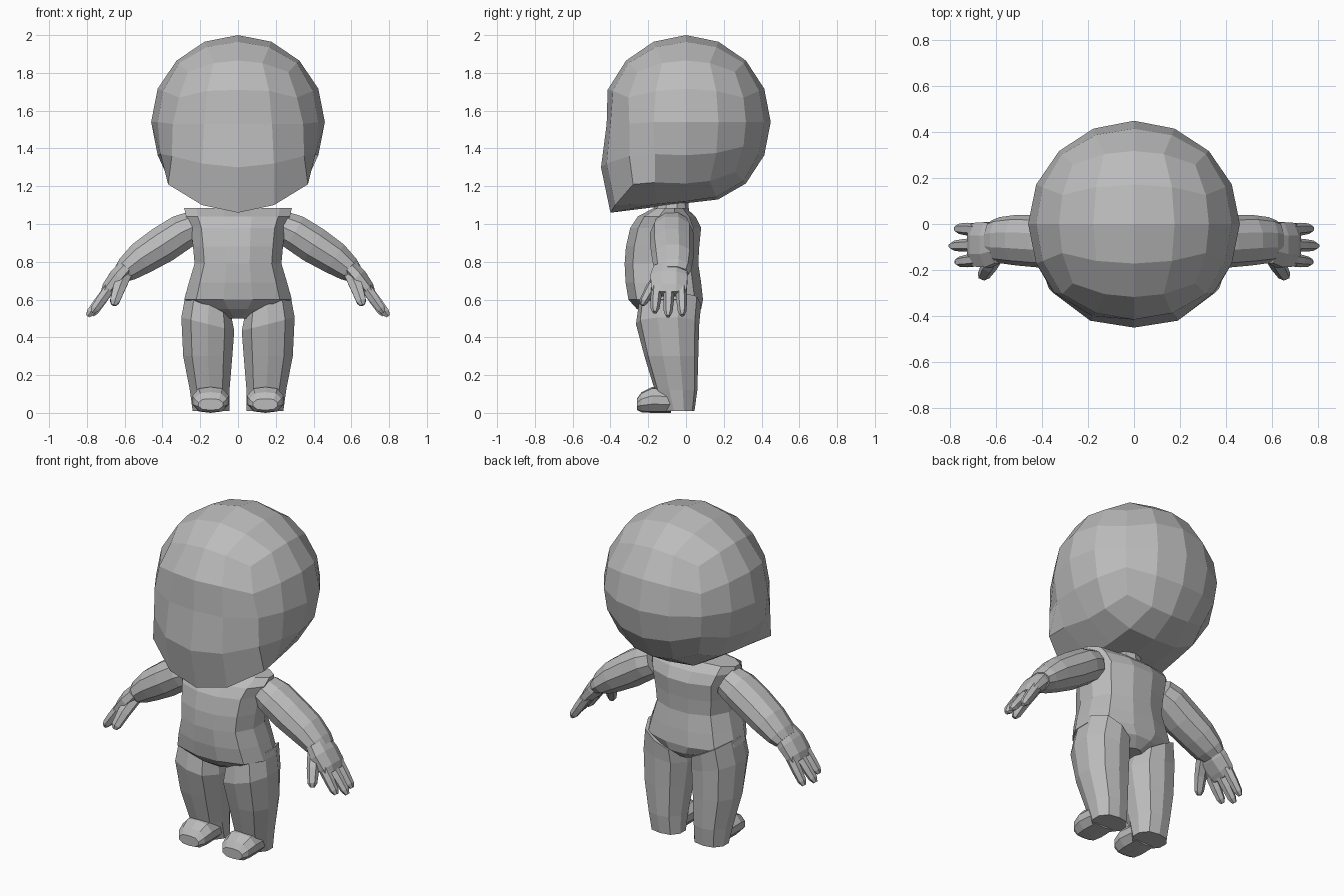
import bpy, bmesh, math
from mathutils import Vector

if "Cube" in bpy.data.objects:
    bpy.data.objects.remove(bpy.data.objects["Cube"])

MAT = bpy.data.materials.new("plain grey")
MAT.diffuse_color = (0.5, 0.5, 0.5, 1)
MAT.use_nodes = True
MAT.node_tree.nodes["Principled BSDF"].inputs["Base Color"].default_value = MAT.diffuse_color


def finish(name, bm, mirror=False):
    bmesh.ops.recalc_face_normals(bm, faces=bm.faces)
    me = bpy.data.meshes.new(name)
    bm.to_mesh(me)
    bm.free()
    me.materials.append(MAT)
    ob = bpy.data.objects.new(name, me)
    bpy.context.collection.objects.link(ob)
    if mirror:
        m = ob.modifiers.new("mirror", 'MIRROR')
        m.use_mirror_merge = False
    return ob


def loft(name, rings, mirror=False):
    bm = bmesh.new()
    vs = [[bm.verts.new(p) for p in r] for r in rings]
    n = len(vs[0])
    for a, b in zip(vs, vs[1:]):
        for i in range(n):
            j = (i + 1) % n
            bm.faces.new((a[i], a[j], b[j], b[i]))
    bm.faces.new(vs[0])
    bm.faces.new(vs[-1])
    return finish(name, bm, mirror)


def superellipse(n, power):
    out = []
    for k in range(n):
        t = 2 * math.pi * (k + 0.5) / n
        c, s = math.cos(t), math.sin(t)
        f = (abs(c) ** power + abs(s) ** power) ** (-1 / power)
        out.append((c * f, s * f))
    mx = max(abs(c) for c, s in out)
    my = max(abs(s) for c, s in out)
    return [(c / mx, s / my) for c, s in out]


def upright(name, levels, n, power, mirror=False):
    # levels: z, centre x, half width, front y, back y, sideways tilt
    rings = []
    for z, cx, w, yf, yb, tilt in levels:
        rings.append([Vector((cx + c * w, (yf + yb) / 2 + s * (yb - yf) / 2, z + tilt * c * w))
                      for c, s in superellipse(n, power)])
    return loft(name, rings, mirror)


def tube(name, path, n):
    # path: point, half thickness, half depth (along y)
    rings = []
    pts = [Vector(p[0]) for p in path]
    for i, (p, a, b) in enumerate(path):
        t = (pts[min(i + 1, len(pts) - 1)] - pts[max(i - 1, 0)]).normalized()
        out = t.cross(Vector((0, 1, 0))).normalized()
        side = out.cross(t).normalized()
        rings.append([pts[i] + out * a * c + side * b * s for c, s in superellipse(n, 2)])
    return loft(name, rings, True)


# Head: cube-sphere with a flattened face and pulled chin
R, CZ = 0.46, 1.54
SHAPED = {
    (0, -2, 1): (0, -.415, 1.71), (0, -2, 0): (0, -.42, 1.53), (1, -2, 0): (.18, -.40, 1.53),
    (2, -2, 0): (.345, -.30, 1.53),
    (0, -2, -1): (0, -.45, 1.30), (1, -2, -1): (.19, -.42, 1.32), (2, -2, -1): (.35, -.30, 1.36),
    (0, -2, -2): (0, -.40, 1.06), (1, -2, -2): (.19, -.375, 1.10), (2, -2, -2): (.37, -.28, 1.21),
    (2, -1, -1): (.41, -.165, 1.37), (2, -1, -2): (.36, -.165, 1.22),
    (0, -1, -2): (0, -.16, 1.09), (1, -1, -2): (.18, -.16, 1.105),
    (0, 0, -2): (0, 0, 1.11), (1, 0, -2): (.17, 0, 1.12), (0, 1, -2): (0, .17, 1.13),
}


def head_point(k):
    key = (abs(k[0]), k[1], k[2])
    if key in SHAPED:
        x, y, z = SHAPED[key]
        return Vector((math.copysign(x, k[0]), y, z))
    d = Vector([math.tan(c * math.pi / 8) for c in k]).normalized()
    return Vector((d.x * R, d.y * R * 0.975, CZ + d.z * R))


bm = bmesh.new()
cache = {}
for axis in range(3):
    for sgn in (-2, 2):
        for u in range(-2, 2):
            for v in range(-2, 2):
                quad = []
                for a, b in ((u, v), (u + 1, v), (u + 1, v + 1), (u, v + 1)):
                    k = [a, b]
                    k.insert(axis, sgn)
                    k = tuple(k)
                    if k not in cache:
                        cache[k] = bm.verts.new(head_point(k))
                    quad.append(cache[k])
                bm.faces.new(quad)
finish("head", bm)

# Neck and torso
upright("neck", [(1.03, 0, .10, -.18, .02, 0), (1.13, 0, .08, -.16, .01, 0)], 10, 2)
upright("torso", [
    (1.085, 0, .285, -.17, .0, 0), (1.04, 0, .275, -.255, .05, 0), (.98, 0, .25, -.295, .08, 0),
    (.88, 0, .238, -.318, .07, 0), (.79, 0, .23, -.325, .065, 0), (.69, 0, .26, -.32, .08, 0),
    (.60, 0, .285, -.305, .09, 0), (.55, 0, .19, -.26, .08, 0), (.50, 0, .06, -.18, .03, 0)], 12, 2.6)

# Legs and feet
upright("leg", [
    (.575, .155, .12, -.25, .08, .55), (.47, .16, .14, -.265, .07, .25), (.30, .16, .13, -.22, .065, 0),
    (.12, .15, .105, -.165, .06, 0), (.01, .143, .097, -.12, .045, 0)], 10, 2.5, True)
foot = []
for y, w, z0, z1 in ((-.26, .065, .015, .075), (-.235, .085, .003, .11), (-.18, .097, 0, .137), (-.08, .092, 0, .13)):
    foot.append([Vector((.145 + c * w, y, (z0 + z1) / 2 + s * (z1 - z0) / 2))
                 for c, s in superellipse(10, 2.8)])
loft("foot", foot, True)

# Arms
tube("arm", [((.235, -.075, .985), .085, .10), ((.30, -.075, .955), .095, .115),
             ((.40, -.075, .89), .098, .115), ((.51, -.07, .82), .088, .11),
             ((.585, -.07, .762), .068, .10), ((.62, -.07, .735), .05, .085)], 10)

# Hands: palm, three fingers and a thumb
tube("palm", [((.595, -.085, .765), .045, .085), ((.635, -.09, .72), .048, .098),
              ((.685, -.09, .66), .038, .095), ((.705, -.09, .63), .025, .085)], 8)
for y0, y1, x, z in ((-.155, -.165, .765, .54), (-.09, -.095, .79, .52), (-.025, -.02, .768, .525)):
    a, b = Vector((.68, y0, .66)), Vector((x, y1, z))
    tube("finger", [(a, .028, .029), (a.lerp(b, .5), .026, .028), (a.lerp(b, .9), .022, .023),
                    (b + (b - a).normalized() * .01, .011, .012)], 6)
tube("thumb", [((.60, -.13, .73), .035, .035), ((.63, -.185, .66), .033, .03),
               ((.653, -.225, .59), .025, .023), ((.658, -.232, .57), .012, .012)], 6)
